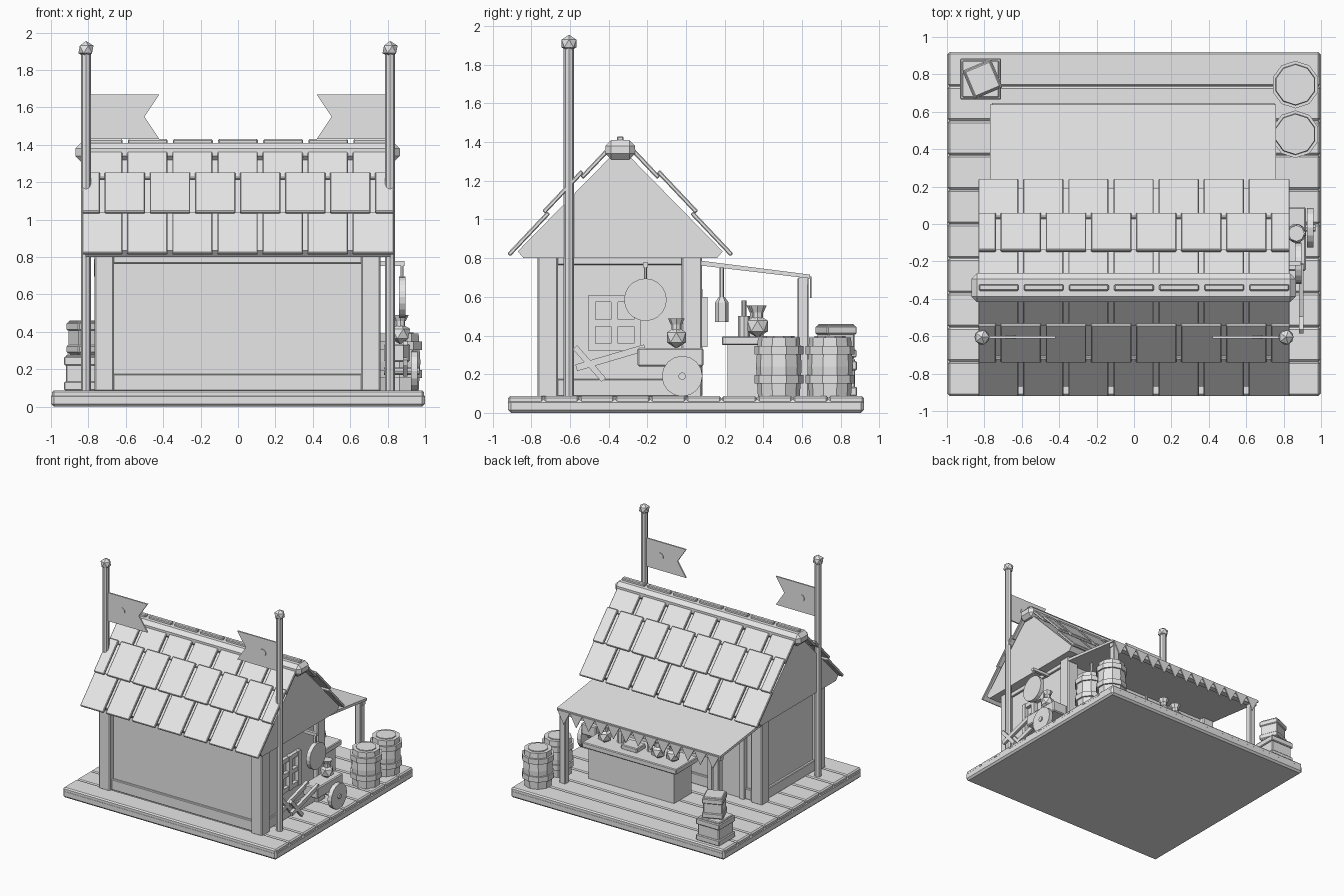
import bpy, bmesh, math
from mathutils import Matrix, Vector

if "Cube" in bpy.data.objects:
    bpy.data.objects.remove(bpy.data.objects["Cube"])

grey = bpy.data.materials.new("plain_grey")
grey.diffuse_color = (0.8, 0.8, 0.8, 1)
grey.use_nodes = True
grey.node_tree.nodes["Principled BSDF"].inputs["Base Color"].default_value = grey.diffuse_color


def finish(name, bm, bevel=0.0):
    bmesh.ops.recalc_face_normals(bm, faces=bm.faces)
    me = bpy.data.meshes.new(name)
    bm.to_mesh(me)
    bm.free()
    me.materials.append(grey)
    ob = bpy.data.objects.new(name, me)
    bpy.context.collection.objects.link(ob)
    if bevel:
        m = ob.modifiers.new("bevel", 'BEVEL')
        m.width, m.segments, m.limit_method = bevel, 1, 'ANGLE'
    return ob


def block(bm, c, size, rot=None):
    m = Matrix.Translation(c) @ (rot.to_4x4() if rot else Matrix()) @ Matrix.Diagonal((*size, 1))
    bmesh.ops.create_cube(bm, size=1, matrix=m)


def span(bm, x0, x1, y0, y1, z0, z1):
    block(bm, ((x0 + x1) / 2, (y0 + y1) / 2, (z0 + z1) / 2), (x1 - x0, y1 - y0, z1 - z0))


def box(name, *b, bevel=0.0):
    bm = bmesh.new()
    span(bm, *b)
    return finish(name, bm, bevel)


def rod(bm, a, b, r, n=8, r2=None):
    a, b = Vector(a), Vector(b)
    q = (b - a).to_track_quat('Z', 'Y').to_matrix().to_4x4()
    bmesh.ops.create_cone(bm, cap_ends=True, segments=n, radius1=r, radius2=r if r2 is None else r2,
                          depth=(b - a).length, matrix=Matrix.Translation((a + b) / 2) @ q)


def slab(bm, pts, push):
    f = bm.faces.new([bm.verts.new(p) for p in pts])
    out = bmesh.ops.extrude_face_region(bm, geom=[f])
    bmesh.ops.translate(bm, vec=push, verts=[v for v in out["geom"] if isinstance(v, bmesh.types.BMVert)])


def rx(a):
    return Matrix.Rotation(a, 3, 'X')


# Floor: slab with planks running across
box("floor_slab", -1, 1, -0.92, 0.92, 0, 0.07, bevel=0.015)
bm = bmesh.new()
n = 10
for i in range(n):
    y0 = -0.92 + 1.84 * i / n
    span(bm, -0.995, 0.995, y0 + 0.001, y0 + 1.84 / n - 0.001, 0.03, 0.087)
finish("floor_planks", bm, 0.01)

# House walls, corner posts, sills and top beams
box("house_walls", -0.72, 0.72, -0.72, 0.04, 0.08, 0.82)
bm = bmesh.new()
for x in (-0.715, 0.71):
    for y in (-0.715, 0.03):
        block(bm, (x, y, 0.45), (0.105, 0.105, 0.74))
finish("corner_posts", bm, 0.008)
bm = bmesh.new()
for z0, z1 in ((0.085, 0.175), (0.765, 0.82)):
    span(bm, -0.67, 0.67, -0.74, 0.06, z0, z1)
    span(bm, -0.74, 0.735, -0.67, -0.01, z0, z1)
finish("wall_beams", bm, 0.005)

# Roof body
RY = -0.34
bm = bmesh.new()
prof = [(-0.53, 0.835), (-0.50, 0.80), (0.50, 0.80), (0.53, 0.835), (0, 1.375)]
slab(bm, [(-0.815, RY + y, z) for y, z in prof], (1.63, 0, 0))
finish("roof_body", bm)

# Roof tiles: three overlapping rows on each slope
ang = math.atan2(0.54, 0.51)
bm = bmesh.new()
rows = [(0.0, 0.30, 0.0, -0.605, 6), (0.285, 0.575, 0.02, -0.725, 7), (0.55, 0.75, 0.0, -0.605, 6)]
for sgn in (-1, 1):
    rot = rx(-sgn * ang)
    for s0, s1, lift, g0, cnt in rows:
        edges = [-0.845] + [g0 + 0.241 * k for k in range(cnt)] + [0.845]
        s = (s0 + s1) / 2
        pos = Vector((0, RY + sgn * (0.58 - s * math.cos(ang)), 0.82 + s * math.sin(ang)))
        pos += rot @ Vector((0, 0, lift - 0.005))
        for a, b in zip(edges, edges[1:]):
            block(bm, pos + Vector(((a + b) / 2, 0, 0)), (b - a - 0.025, s1 - s0, 0.022), rot)
finish("roof_tiles", bm, 0.005)

# Ridge beam and ridge caps
box("ridge_beam", -0.87, 0.865, RY - 0.077, RY + 0.077, 1.31, 1.41, bevel=0.03)
bm = bmesh.new()
for k in range(7):
    block(bm, (-0.723 + 0.241 * k, RY, 1.415), (0.212, 0.035, 0.03))
finish("ridge_caps", bm, 0.006)

# Flag poles, finials and swallowtail flags with a round badge
poles, tops, flags, badges = (bmesh.new() for _ in range(4))
for s in (-1, 1):
    rod(poles, (s * 0.813, -0.605, 0.08), (s * 0.813, -0.605, 1.9), 0.027, 8)
    bmesh.ops.create_icosphere(tops, subdivisions=1, radius=0.045,
                               matrix=Matrix.Translation((s * 0.813, -0.605, 1.91)))
    outline = [(0.79, 1.43), (0.42, 1.43), (0.5, 1.55), (0.42, 1.67), (0.79, 1.67)]
    slab(flags, [(s * x, -0.611, z) for x, z in outline], (0, 0.012, 0))
    rod(badges, (s * 0.66, -0.615, 1.55), (s * 0.66, -0.595, 1.55), 0.03, 10)
finish("flag_poles", poles)
finish("pole_finials", tops)
finish("flags", flags)
finish("flag_badges", badges)

# Awning with posts, rail and bunting
bm = bmesh.new()
slab(bm, [(-0.77, 0.05, 0.765), (-0.77, 0.64, 0.695), (-0.77, 0.64, 0.715), (-0.77, 0.05, 0.79)], (1.53, 0, 0))
finish("awning", bm)
bm = bmesh.new()
for x in (-0.72, 0.715):
    block(bm, (x, 0.605, 0.39), (0.055, 0.055, 0.62))
finish("awning_posts", bm, 0.005)
box("awning_rail", -0.76, 0.75, 0.585, 0.63, 0.665, 0.7)
bm = bmesh.new()
w = 1.51 / 13
for k in range(13):
    x = -0.76 + w * k
    slab(bm, [(x, 0.64, 0.705), (x + w, 0.64, 0.705), (x + w / 2, 0.64, 0.595)], (0, 0.008, 0))
finish("bunting", bm)

# Counter
box("counter_body", -0.2, 0.6, 0.215, 0.445, 0.08, 0.35)
box("counter_top", -0.24, 0.64, 0.185, 0.475, 0.35, 0.395, bevel=0.006)


# Round jar: faceted body, neck and flared lip
def jar(name, x, y, z, r):
    bm = bmesh.new()
    bmesh.ops.create_icosphere(bm, subdivisions=1, radius=r, matrix=Matrix.Translation((x, y, z + r * 0.95)))
    rod(bm, (x, y, z + r * 1.6), (x, y, z + r * 2.3), r * 0.45, 8)
    rod(bm, (x, y, z + r * 2.1), (x, y, z + r * 2.65), r * 0.5, 8, r * 0.75)
    finish(name, bm)


for i, (x, y) in enumerate(((0.5, 0.37), (0.0, 0.37), (-0.13, 0.36))):
    jar(f"counter_jar_{i + 1}", x, y, 0.39, 0.062)
bm = bmesh.new()
for x in (0.12, 0.4):
    rod(bm, (x, 0.3, 0.39), (x, 0.3, 0.5), 0.03, 8)
    rod(bm, (x, 0.3, 0.5), (x, 0.3, 0.58), 0.012, 8)
finish("counter_bottles", bm)
box("counter_tray", 0.18, 0.33, 0.28, 0.4, 0.39, 0.43, bevel=0.006)

# Back wall: door, notice board, hanging lantern
box("back_door", -0.56, -0.3, 0.03, 0.07, 0.09, 0.6)
bm = bmesh.new()
for x0, x1, z0, z1 in ((-0.6, -0.56, 0.09, 0.64), (-0.3, -0.26, 0.09, 0.64), (-0.56, -0.3, 0.6, 0.64)):
    span(bm, x0, x1, 0.03, 0.085, z0, z1)
finish("door_frame", bm)
box("notice_board", 0.0, 0.5, 0.04, 0.11, 0.34, 0.6)
bm = bmesh.new()
rod(bm, (0.6, 0.185, 0.47), (0.6, 0.185, 0.57), 0.036, 6)
rod(bm, (0.6, 0.185, 0.57), (0.6, 0.185, 0.6), 0.036, 6, 0.015)
rod(bm, (0.6, 0.185, 0.6), (0.6, 0.185, 0.77), 0.012, 6)
finish("lantern", bm)

# Side window with four panes
bm = bmesh.new()
for y in (-0.485, -0.37, -0.25):
    span(bm, 0.71, 0.755, y - 0.018, y + 0.018, 0.32, 0.61)
for z in (0.34, 0.465, 0.59):
    span(bm, 0.71, 0.75, -0.5, -0.235, z - 0.018, z + 0.018)
finish("side_window", bm)

# Hanging round sign
bm = bmesh.new()
rod(bm, (0.86, -0.21, 0.585), (0.895, -0.21, 0.585), 0.11, 20)
block(bm, (0.81, -0.21, 0.765), (0.16, 0.025, 0.025))
rod(bm, (0.877, -0.21, 0.69), (0.877, -0.21, 0.765), 0.008, 6)
finish("round_sign", bm)

# Hand cart with a jar
box("cart_tray", 0.78, 0.92, -0.25, 0.09, 0.24, 0.335, bevel=0.008)
bm = bmesh.new()
rod(bm, (0.925, -0.02, 0.19), (0.96, -0.02, 0.19), 0.105, 16)
rod(bm, (0.78, -0.02, 0.19), (0.97, -0.02, 0.19), 0.02, 8)
finish("cart_wheel", bm)
bm = bmesh.new()
for x in (0.8, 0.895):
    c = Vector((x, -0.39, 0.285))
    block(bm, c, (0.025, 0.37, 0.035), rx(math.atan2(0.10, 0.34)))
    block(bm, (x, -0.5, 0.255), (0.025, 0.225, 0.03), rx(-0.85))
finish("cart_handles", bm)
jar("cart_jar", 0.868, -0.05, 0.335, 0.058)

# Barrels: bulged staves, hoops, recessed lids
for i, y in enumerate((0.48, 0.745)):
    bm = bmesh.new()
    x = 0.863
    for z0, z1, a, b in ((0.08, 0.24, 0.108, 0.118), (0.24, 0.39, 0.118, 0.108)):
        rod(bm, (x, y, z0), (x, y, z1), a, 10, b)
    for z in (0.175, 0.325):
        rod(bm, (x, y, z - 0.022), (x, y, z + 0.022), 0.127, 10)
    rod(bm, (x, y, 0.385), (x, y, 0.397), 0.08, 10)
    finish(f"barrel_{i + 1}", bm)


# Crates: core with top and bottom bands
def crate(name, x, y, z, w, h, turn):
    bm = bmesh.new()
    r = Matrix.Rotation(turn, 3, 'Z')
    block(bm, (x, y, z + h / 2), (w * 0.9, w * 0.9, h), r)
    for f in (0.15, 0.82):
        block(bm, (x, y, z + h * f), (w, w, h * 0.24), r)
    finish(name, bm, 0.006)


crate("lower_crate", -0.82, 0.775, 0.08, 0.22, 0.2, 0.0)
crate("upper_crate", -0.81, 0.775, 0.28, 0.165, 0.18, 0.4)
